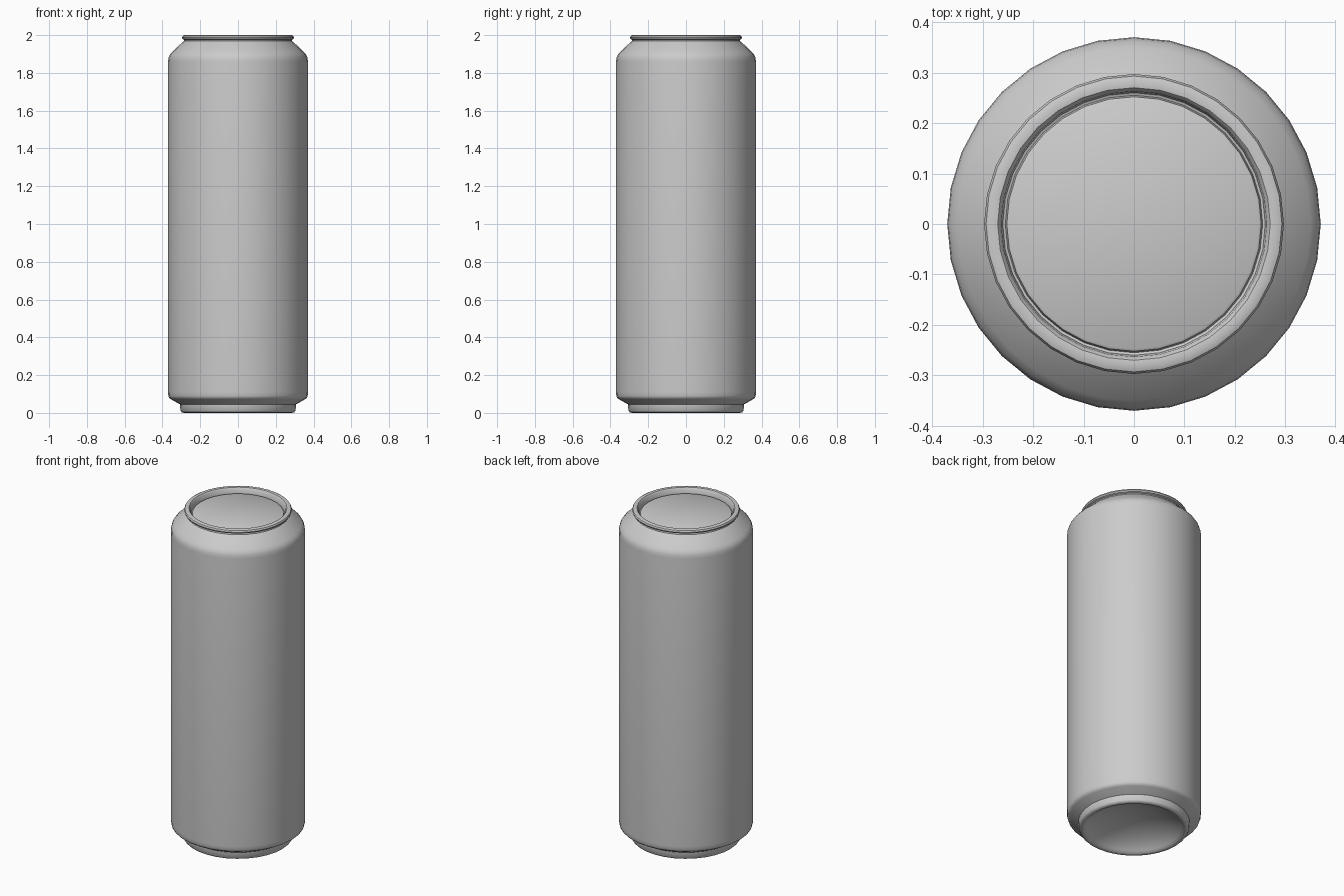
import bpy, bmesh, math

if "Cube" in bpy.data.objects:
    bpy.data.objects.remove(bpy.data.objects["Cube"])

SIDES = 32


def lathe(name, profile):
    """Revolve an (r, z) profile around z; points with r = 0 become poles."""
    bm = bmesh.new()
    rings = []
    for r, z in profile:
        if r == 0:
            rings.append([bm.verts.new((0, 0, z))])
        else:
            rings.append([bm.verts.new((r * math.cos(2 * math.pi * i / SIDES),
                                        r * math.sin(2 * math.pi * i / SIDES), z))
                          for i in range(SIDES)])
    for a, b in zip(rings, rings[1:]):
        for i in range(SIDES):
            j = (i + 1) % SIDES
            if len(a) == 1:
                bm.faces.new((a[0], b[j], b[i]))
            elif len(b) == 1:
                bm.faces.new((a[i], a[j], b[0]))
            else:
                bm.faces.new((a[i], a[j], b[j], b[i]))
    bmesh.ops.recalc_face_normals(bm, faces=bm.faces)
    mesh = bpy.data.meshes.new(name)
    bm.to_mesh(mesh)
    bm.free()
    obj = bpy.data.objects.new(name, mesh)
    bpy.context.collection.objects.link(obj)
    bpy.ops.object.select_all(action='DESELECT')
    obj.select_set(True)
    bpy.context.view_layer.objects.active = obj
    bpy.ops.object.shade_smooth_by_angle(angle=math.radians(40))
    return obj


# Concave underside, from the centre out to the standing ring
dome = [(0.27 * math.sin(t), 0.09 * math.cos(t) ** 1.5 + 0.004)
        for t in (k * math.pi / 14 for k in range(7))]

# Foot, wall and sloping shoulder
wall = [(0.275, 0.003), (0.285, 0.0), (0.298, 0.003), (0.305, 0.012), (0.307, 0.045),
        (0.355, 0.072), (0.365, 0.079), (0.369, 0.09),
        (0.37, 0.11), (0.37, 1.86), (0.368, 1.88), (0.362, 1.895), (0.35, 1.91),
        (0.30, 1.957), (0.286, 1.968)]

# Rolled rim, countersink groove and flat lid
lid = [(0.285, 1.975), (0.294, 1.979), (0.297, 1.987), (0.293, 1.996), (0.283, 2.0),
       (0.270, 1.998), (0.263, 1.990), (0.260, 1.955), (0.255, 1.953),
       (0.252, 1.967), (0.247, 1.97), (0, 1.97)]

lathe("can", dome + wall + lid)
